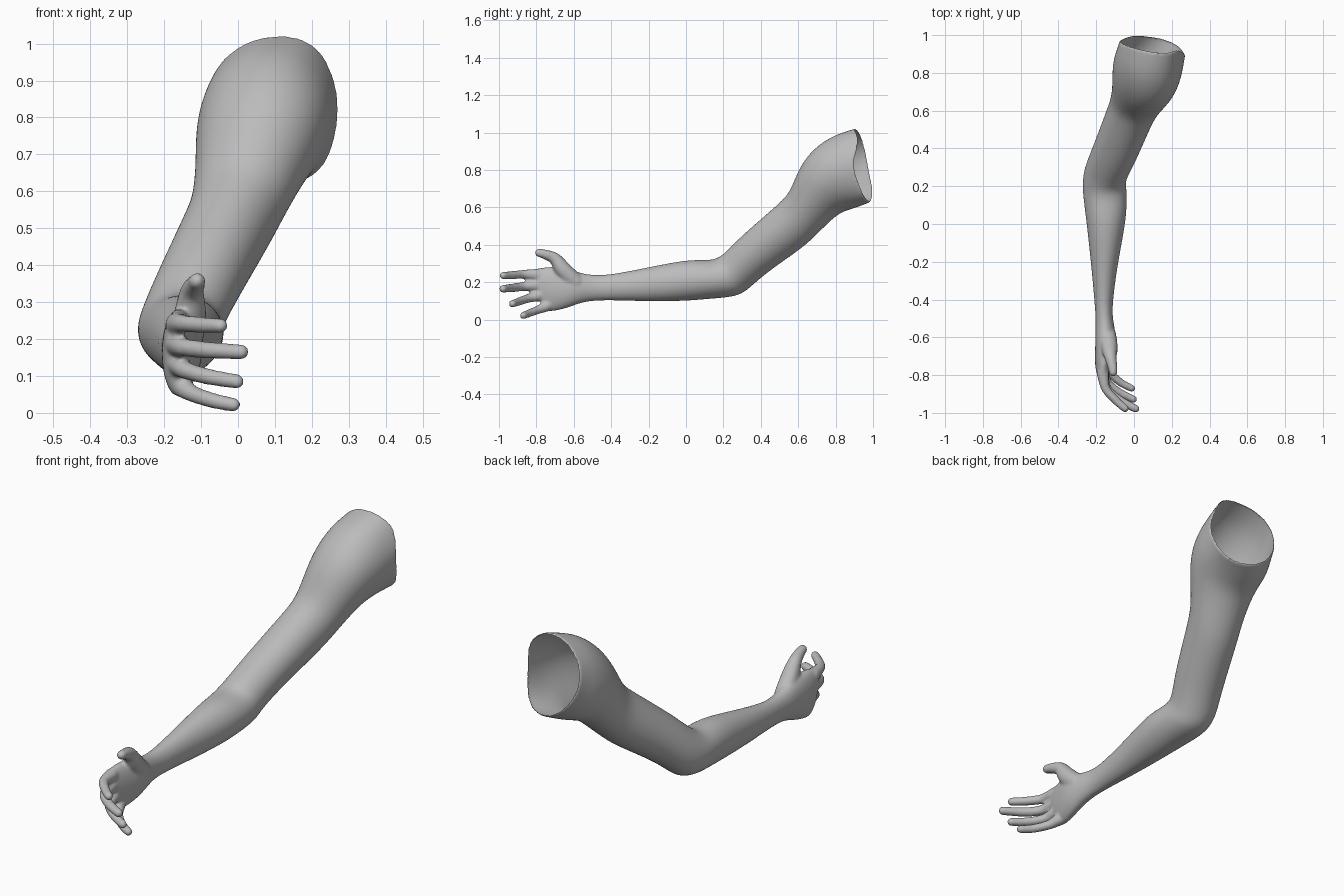
import bpy, bmesh, math
from mathutils import Vector
from mathutils.bvhtree import BVHTree

if "Cube" in bpy.data.objects:
    bpy.data.objects.remove(bpy.data.objects["Cube"])

SIDES, GROW = 12, 1.045     # ring sides; growth makes up for subdivision shrinkage

# cross-sections, knuckles to shoulder: top y, top z, bottom y, bottom z, x left, x right
RINGS = [
    (-.83, .255, -.77, .06, -.19, -.14),
    (-.80, .275, -.74, .043, -.205, -.128),
    (-.72, .285, -.70, .046, -.207, -.112),
    (-.63, .275, -.63, .064, -.205, -.095),
    (-.56, .247, -.56, .092, -.203, -.10),
    (-.49, .237, -.49, .102, -.203, -.115),
    (-.40, .24, -.40, .105, -.21, -.112),
    (-.20, .28, -.20, .097, -.228, -.085),
    (0, .32, 0, .10, -.25, -.045),
    (.10, .318, .13, .112, -.265, -.037),
    (.165, .322, .26, .122, -.275, -.042),
    (.22, .365, .32, .15, -.262, -.042),
    (.30, .45, .41, .24, -.225, .005),
    (.50, .62, .61, .375, -.15, .09),
    (.56, .68, .68, .44, -.125, .125),
    (.60, .79, .75, .51, -.115, .17),
    (.66, .89, .82, .575, -.115, .22),
    (.77, .98, .90, .595, -.11, .255),
]
# uneven open edge at the shoulder
RIM = [(.10, .905, 1.022), (.19, .90, 1.01), (.245, .935, .95), (.273, .885, .85),
       (.262, .915, .74), (.225, .955, .65), (.14, .985, .625), (.06, .995, .65),
       (-.01, 1.0, .70), (-.075, .975, .80), (-.075, .957, .92), (.01, .93, 1.0)]

# digit paths: x, y, z, radius
DIGITS = [
    [(-.165, -.79, .240, .034), (-.150, -.87, .242, .025), (-.10, -.93, .238, .023), (-.047, -.977, .236, .021)],
    [(-.165, -.79, .185, .034), (-.145, -.87, .177, .026), (-.08, -.93, .170, .024), (.008, -.978, .165, .022)],
    [(-.160, -.78, .130, .032), (-.140, -.84, .115, .025), (-.08, -.89, .098, .023), (-.003, -.928, .085, .021)],
    [(-.155, -.74, .075, .032), (-.125, -.79, .053, .024), (-.07, -.84, .034, .022), (-.012, -.870, .022, .020)],
    [(-.140, -.59, .200, .048), (-.130, -.655, .265, .046), (-.125, -.70, .325, .034),
     (-.115, -.75, .348, .027), (-.110, -.786, .357, .023)],
]


def add_object(name, bm):
    mesh = bpy.data.meshes.new(name)
    bm.to_mesh(mesh)
    bm.free()
    obj = bpy.data.objects.new(name, mesh)
    bpy.context.collection.objects.link(obj)
    return obj


def baked(obj):
    """Mesh of obj with its modifiers, as a bmesh; removes the helper."""
    bm = bmesh.new()
    bm.from_object(obj, bpy.context.evaluated_depsgraph_get())
    bpy.data.objects.remove(obj)
    return bm


# arm and palm: one open loft
bm = bmesh.new()
loops = []
for ty, tz, by, bz, xl, xr in RINGS:
    c = Vector(((xl + xr) / 2, (ty + by) / 2, (tz + bz) / 2))
    up = Vector((0, (ty - by) / 2, (tz - bz) / 2)) * GROW
    skew = -.25 if ty > .2 else 0
    side = Vector((1, skew, 0)) * (xr - xl) / 2 * GROW
    angles = [2 * math.pi * k / SIDES for k in range(SIDES)]
    loops.append([bm.verts.new(c + side * math.sin(a) + up * math.cos(a)) for a in angles])
mid = sum((Vector(p) for p in RIM), Vector()) / SIDES
loops.append([bm.verts.new(mid + (Vector(p) - mid) * 1.025) for p in RIM])
for a, b in zip(loops, loops[1:]):
    for k in range(SIDES):
        n = (k + 1) % SIDES
        bm.faces.new((a[k], a[n], b[n], b[k]))
bm.faces.new(loops[0])
bmesh.ops.recalc_face_normals(bm, faces=bm.faces)
loft = add_object("loft_helper", bm)
sub = loft.modifiers.new("sub", 'SUBSURF')
sub.levels = sub.render_levels = 3
bm = baked(loft)
skin = BVHTree.FromBMesh(bm)

# close the shoulder for now, add the digits as chains of balls
bmesh.ops.holes_fill(bm, edges=[e for e in bm.edges if e.is_boundary], sides=0)
bmesh.ops.triangulate(bm, faces=[f for f in bm.faces if len(f.verts) > 4])
bmesh.ops.recalc_face_normals(bm, faces=bm.faces)


def smooth_path(pts, t):
    """Catmull-Rom point on a path at t in 0..len-1."""
    i = min(int(t), len(pts) - 2)
    f = t - i
    p = [Vector(pts[max(0, min(len(pts) - 1, i + d))]) for d in (-1, 0, 1, 2)]
    return .5 * (2 * p[1] + (p[2] - p[0]) * f + (2 * p[0] - 5 * p[1] + 4 * p[2] - p[3]) * f * f
                 + (3 * p[1] - p[0] - 3 * p[2] + p[3]) * f ** 3)


for pts in DIGITS:
    steps = (len(pts) - 1) * 10
    for s in range(steps + 1):
        x, y, z, r = smooth_path(pts, s / 10)
        ball = bmesh.ops.create_icosphere(bm, subdivisions=2, radius=r)
        bmesh.ops.translate(bm, verts=ball["verts"], vec=(x, y, z))

# fuse everything, then take the shoulder cap off again
solid = add_object("solid_helper", bm)
rem = solid.modifiers.new("fuse", 'REMESH')
rem.mode = 'VOXEL'
rem.voxel_size = .0065
bm = baked(solid)
cap = []
for f in bm.faces:
    c = f.calc_center_median()
    if c.y > .75 and skin.find_nearest(c)[3] > .008:
        cap.append(f)
bmesh.ops.delete(bm, geom=cap, context='FACES')
for f in bm.faces:
    f.smooth = True
arm = add_object("arm", bm)
soft = arm.modifiers.new("soften", 'SMOOTH')
soft.factor = .5
soft.iterations = 10

grey = bpy.data.materials.new("plain grey")
grey.diffuse_color = (.5, .5, .5, 1)
grey.use_nodes = True
grey.node_tree.nodes["Principled BSDF"].inputs["Base Color"].default_value = grey.diffuse_color
arm.data.materials.clear()
arm.data.materials.append(grey)
